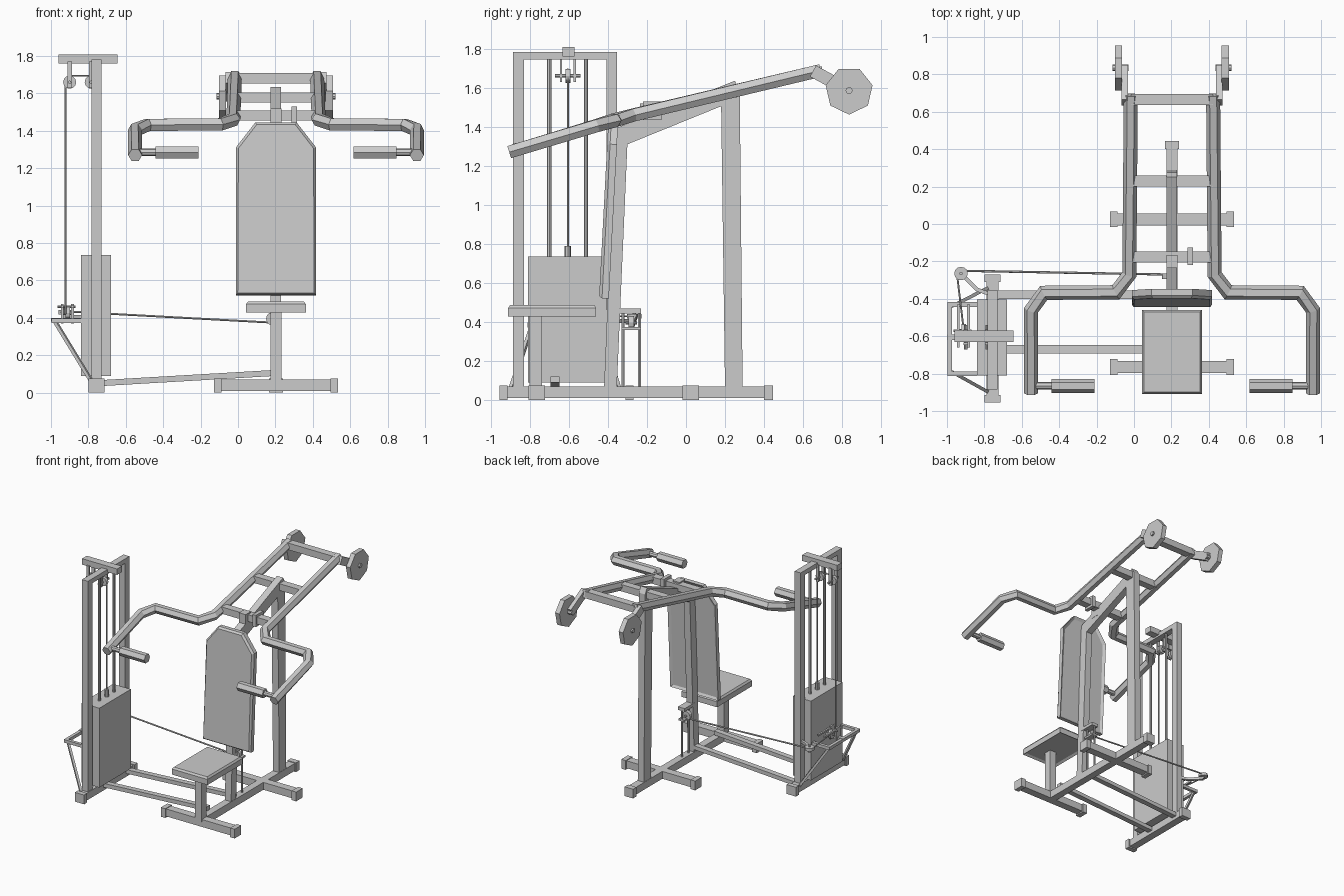
import bpy, bmesh, math
from mathutils import Vector, Matrix

cube = bpy.data.objects.get("Cube")
if cube:
    bpy.data.objects.remove(cube, do_unlink=True)

grey = bpy.data.materials.new("light_grey")
grey.use_nodes = True
grey.diffuse_color = (0.6, 0.6, 0.6, 1)
grey.node_tree.nodes["Principled BSDF"].inputs["Base Color"].default_value = (0.6, 0.6, 0.6, 1)


def finish(name, bm, matrix=None):
    bmesh.ops.recalc_face_normals(bm, faces=bm.faces)
    mesh = bpy.data.meshes.new(name)
    bm.to_mesh(mesh)
    bm.free()
    mesh.materials.append(grey)
    obj = bpy.data.objects.new(name, mesh)
    bpy.context.collection.objects.link(obj)
    if matrix:
        obj.matrix_world = matrix
    return obj


def bar(name, path, w, h=None, sides=4, turn=0.0):
    """Sweep a rectangle (4 sides) or n-gon along a path with mitred corners."""
    h = h or w
    pts = [Vector(p) for p in path]
    dirs = [(b - a).normalized() for a, b in zip(pts, pts[1:])]
    if sides == 4:
        prof = [(-w / 2, -h / 2), (w / 2, -h / 2), (w / 2, h / 2), (-w / 2, h / 2)]
    else:
        angs = [turn + math.tau * i / sides for i in range(sides)]
        prof = [(w / 2 * math.cos(a), h / 2 * math.sin(a)) for a in angs]
    bm = bmesh.new()
    rings = []
    for i, p in enumerate(pts):
        d0, d1 = dirs[max(i - 1, 0)], dirs[min(i, len(dirs) - 1)]
        t = (d0 + d1).normalized()
        up = Vector((0, 1, 0)) if abs(t.z) > 0.95 else Vector((0, 0, 1))
        side = t.cross(up).normalized()
        up = side.cross(t)
        side = side / max(t.dot(d0), 0.3)
        rings.append([bm.verts.new(p + side * u + up * v) for u, v in prof])
    for a, b in zip(rings, rings[1:]):
        for j in range(sides):
            k = (j + 1) % sides
            bm.faces.new((a[j], a[k], b[k], b[j]))
    bm.faces.new(rings[0])
    bm.faces.new(rings[-1])
    return finish(name, bm)


def box(name, x, y, z):
    yc = (y[0] + y[1]) / 2
    xc = (x[0] + x[1]) / 2
    return bar(name, [(xc, yc, z[0]), (xc, yc, z[1])], x[1] - x[0], y[1] - y[0])


def pulley(name, centre, axis, radius, thick):
    c, a = Vector(centre), Vector(axis) * thick / 2
    bar(name, [c - a, c + a], radius * 2, sides=12)
    bar(name + "_axle", [c - a * 2, c + a * 2], radius * 0.5, sides=8)


def cushion(name, outline, thick, matrix):
    """Padded board: chamfered top rim and recessed underside."""
    bm = bmesh.new()
    low = [bm.verts.new((x, y, 0)) for x, y in outline]
    high = [bm.verts.new((x, y, thick - 0.015)) for x, y in outline]
    base, top = bm.faces.new(low), bm.faces.new(high)
    for i in range(len(low)):
        j = (i + 1) % len(low)
        bm.faces.new((low[i], low[j], high[j], high[i]))
    bmesh.ops.recalc_face_normals(bm, faces=bm.faces)
    bmesh.ops.inset_region(bm, faces=[top], thickness=0.015, depth=0.015)
    bmesh.ops.inset_region(bm, faces=[base], thickness=0.025, depth=-0.012)
    finish(name, bm, matrix)


C = 0.203      # centre line of the seat frame
T = -0.757     # centre line of the weight tower

# Floor beams with end caps
bar("main_floor_beam", [(C, -0.79, 0.04), (C, 0.42, 0.04)], 0.06)
box("rear_foot_cap", (C - 0.038, C + 0.038), (0.4, 0.445), (0, 0.075))
for name, y in (("front", -0.765), ("middle", 0.025)):
    bar(name + "_cross_foot", [(C - 0.31, y, 0.04), (C + 0.31, y, 0.04)], 0.064, 0.06)
    for s in (-1, 1):
        x = C + s * 0.312
        box(name + "_foot_cap", (x - 0.02, x + 0.02), (y - 0.042, y + 0.042), (0, 0.075))
bar("tower_floor_beam", [(T, -0.94, 0.04), (T, -0.29, 0.04)], 0.064, 0.06)
for y in (-0.935, -0.29):
    box("tower_foot_cap", (T - 0.042, T + 0.042), (y - 0.02, y + 0.02), (0, 0.075))
for y in (-0.67, -0.378):
    bar("link_beam", [(T, y, 0.05), (C, y, 0.106)], 0.045, 0.032)

# Bent seat frame: leaning front post, sloping top, rear post
frame = [(-0.42, 0.05), (-0.355, 0.05), (-0.3, 1.31), (0.18, 1.505), (0.2, 0.05),
         (0.29, 0.05), (0.275, 1.59), (0.25, 1.635), (-0.365, 1.39)]
bm = bmesh.new()
face = bm.faces.new([bm.verts.new((C - 0.028, y, z)) for y, z in frame])
new = bmesh.ops.extrude_face_region(bm, geom=[face])["geom"]
bmesh.ops.translate(bm, vec=(0.056, 0, 0), verts=[v for v in new if isinstance(v, bmesh.types.BMVert)])
finish("seat_frame", bm)

# Seat and back rest
box("seat_post", (C - 0.03, C + 0.03), (-0.8, -0.737), (0.05, 0.445))
cushion("seat", [(-0.16, -0.91), (0.16, -0.91), (0.16, -0.46), (-0.16, -0.46)], 0.06,
        Matrix.Translation((C, 0, 0.428)))
back = [(-0.215, 0), (0.215, 0), (0.215, 0.79), (0.11, 0.925), (-0.11, 0.925), (-0.215, 0.79)]
cushion("back_rest", back, 0.05,
        Matrix.Translation((C, -0.395, 0.52)) @ Matrix.Rotation(math.radians(87), 4, "X"))

# Press arms, handles and counterweights on both sides
for s, side in ((-1, "right"), (1, "left")):
    def at(d, y, z):
        return (C + s * d, y, z)
    bar(side + "_press_arm", [at(0.753, -0.905, 1.27), at(0.753, -0.46, 1.405), at(0.685, -0.368, 1.432),
                              at(0.3, -0.365, 1.434), at(0.228, -0.27, 1.46), at(0.22, 0.69, 1.688)],
        0.075, sides=6)
    bar(side + "_handle_rod", [at(0.75, -0.865, 1.285), at(0.64, -0.865, 1.285)], 0.04, sides=8)
    bar(side + "_handle_grip", [at(0.645, -0.865, 1.285), at(0.415, -0.865, 1.285)], 0.075, sides=6)
    bar(side + "_weight_bracket", [at(0.253, 0.65, 1.685), at(0.253, 0.835, 1.585)], 0.035, 0.065)
    bar(side + "_weight_disc", [at(0.266, 0.835, 1.585), at(0.305, 0.835, 1.585)],
        0.246, sides=7, turn=-math.pi / 2)
    bar(side + "_weight_bolt", [at(0.232, 0.835, 1.585), at(0.318, 0.835, 1.585)], 0.036, sides=8)
for y, z in ((0.665, 1.682), (0.23, 1.578), (-0.177, 1.482)):
    bar("arm_cross_bar", [(C - 0.22, y, z), (C + 0.22, y, z)], 0.06, 0.055)
box("arm_stop", (0.285, 0.315), (-0.22, -0.125), (1.435, 1.53))
box("pivot_block", (C - 0.03, C + 0.03), (-0.235, -0.165), (1.4, 1.52))

# Weight tower
for y in (-0.857, -0.38):
    box("tower_upright", (T - 0.027, T + 0.027), (y - 0.028, y + 0.028), (0.04, 1.78))
box("tower_top_beam", (T - 0.027, T + 0.027), (-0.885, -0.352), (1.745, 1.782))
box("pulley_beam", (-0.96, -0.645), (-0.632, -0.57), (1.76, 1.808))
box("weight_stack", (-0.84, -0.68), (-0.81, -0.405), (0.09, 0.735))
for y in (-0.7, -0.512):
    bar("guide_rod", [(T, y, 0.7), (T, y, 1.76)], 0.022, sides=8)
bar("stack_stem", [(T, -0.605, 0.72), (T, -0.605, 0.79)], 0.035, sides=8)

# Top pulleys with hanger plates and cables
for x in (-0.9, -0.785):
    pulley("top_pulley", (x, -0.605, 1.66), (0, 1, 0), 0.035, 0.025)
    for y in (-0.64, -0.57):
        box("pulley_hanger", (x - 0.012, x + 0.012), (y - 0.006, y + 0.006), (1.63, 1.77))
    bar("pulley_pin", [(x, -0.67, 1.66), (x, -0.54, 1.66)], 0.018, sides=8)
bar("stack_cable", [(T, -0.605, 0.75), (T, -0.605, 1.66)], 0.012, sides=6)
bar("top_cable", [(-0.9, -0.605, 1.695), (-0.785, -0.605, 1.695)], 0.01, sides=6)
bar("side_cable", [(-0.922, -0.605, 0.42), (-0.922, -0.605, 1.65)], 0.012, sides=6)

# Outrigger bracket with struts and lower pulleys
bar("outrigger", [(-0.84, -0.8, 0.385), (-0.985, -0.8, 0.385), (-0.985, -0.43, 0.385),
                  (-0.84, -0.43, 0.385)], 0.025)
for y0, y1 in ((-0.79, -0.9), (-0.44, -0.34)):
    bar("outrigger_strut", [(-0.975, y0, 0.375), (T - 0.02, y1, 0.05)], 0.018)
bar("pulley_carrier", [(-1.0, -0.605, 0.39), (-0.83, -0.605, 0.39)], 0.03, 0.02)
for x in (-0.94, -0.885):
    bar("carrier_rail", [(x, -0.66, 0.46), (x, -0.43, 0.46)], 0.014)
    box("carrier_post", (x - 0.007, x + 0.007), (-0.63, -0.58), (0.37, 0.475))
pulley("lower_pulley", (-0.91, -0.57, 0.425), (1, 0, 0), 0.035, 0.024)
bar("carrier_pin", [(-0.965, -0.57, 0.46), (-0.87, -0.57, 0.46)], 0.014, sides=8)
pulley("corner_pulley", (-0.925, -0.265, 0.43), (0, 0, 1), 0.036, 0.024)
bar("corner_arm", [(-0.925, -0.265, 0.405), (-0.84, -0.35, 0.405), (T, -0.38, 0.405)], 0.02)
bar("inner_cable", [(-0.91, -0.57, 0.43), (-0.945, -0.28, 0.43)], 0.01, sides=6)
bar("long_cable", [(-0.925, -0.25, 0.435), (0.18, -0.27, 0.375)], 0.012, sides=6)

# Frame pulley and its lift rods
pulley("frame_pulley", (0.185, -0.28, 0.395), (0, 1, 0), 0.035, 0.03)
box("frame_pulley_plate", (C - 0.03, C + 0.03), (-0.36, -0.23), (0.445, 0.47))
box("frame_pulley_base", (C - 0.025, C + 0.025), (-0.33, -0.23), (0.36, 0.375))
for y in (-0.322, -0.238):
    bar("lift_rod", [(C, y, 0.05), (C, y, 0.46)], 0.016, sides=6)
